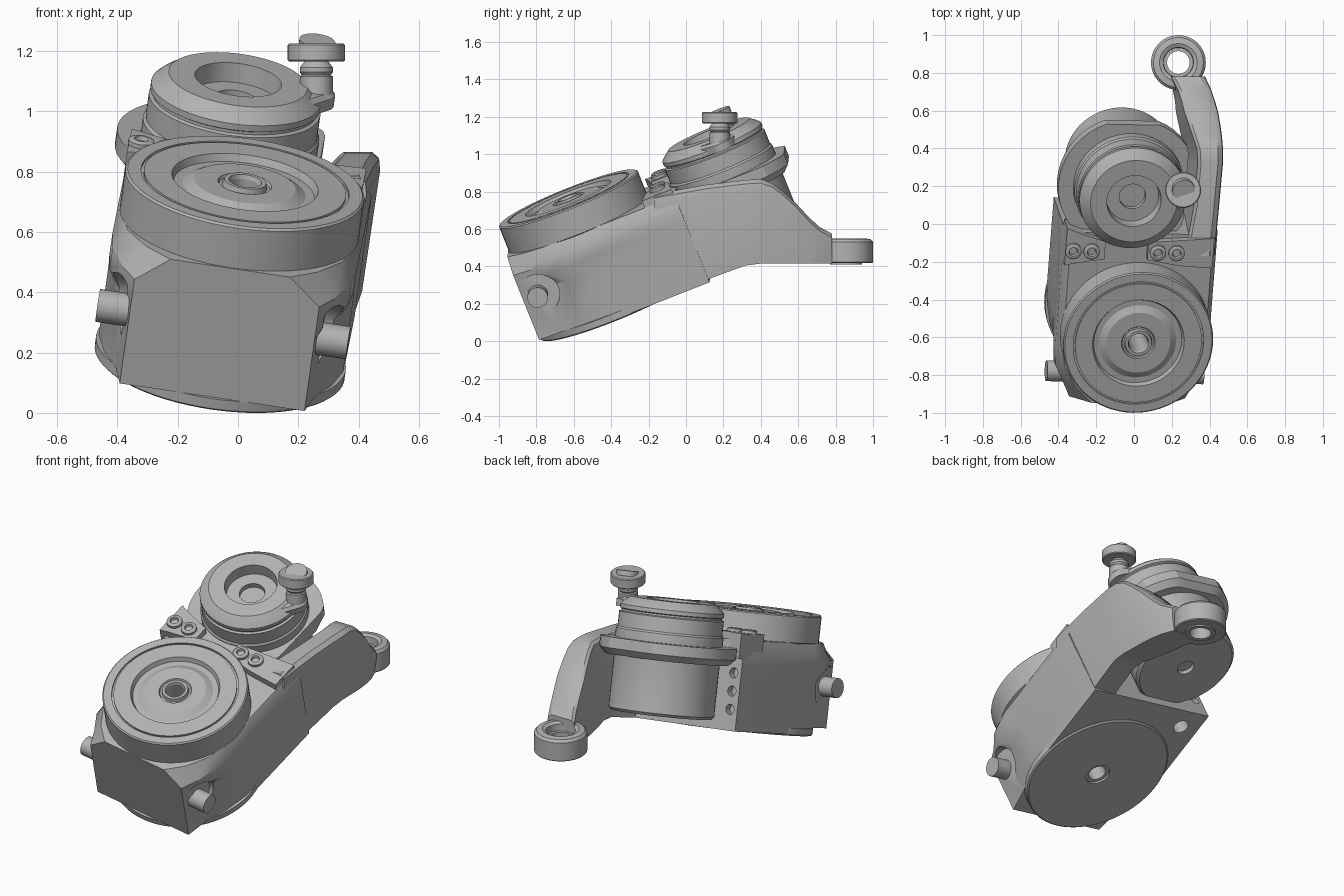
import bpy, bmesh, math
from mathutils import Matrix, Vector

if "Cube" in bpy.data.objects:
    bpy.data.objects.remove(bpy.data.objects["Cube"])

grey = bpy.data.materials.new("machined grey")
grey.use_nodes = True
grey.diffuse_color = (0.45, 0.45, 0.45, 1)
grey.node_tree.nodes["Principled BSDF"].inputs["Base Color"].default_value = grey.diffuse_color

# Tilted frame shared by both drums: origin at the large drum's underside
W = Vector((0.13, -0.37, 0.92)).normalized()
U = Vector((0.989, -0.02, -0.147))
U = (U - W * U.dot(W)).normalized()
V = W.cross(U)
FRAME = Matrix((U, V, W)).transposed().to_4x4()
FRAME.translation = (-0.061, -0.39, 0.167)
WORLD = Matrix()


def finish(bm, name, frame=FRAME):
    bmesh.ops.remove_doubles(bm, verts=bm.verts, dist=0.0001)
    bmesh.ops.recalc_face_normals(bm, faces=bm.faces)
    mesh = bpy.data.meshes.new(name)
    bm.to_mesh(mesh)
    bm.free()
    mesh.materials.append(grey)
    ob = bpy.data.objects.new(name, mesh)
    ob.matrix_world = frame
    bpy.context.collection.objects.link(ob)
    return ob


def activate(ob):
    bpy.ops.object.select_all(action='DESELECT')
    ob.select_set(True)
    bpy.context.view_layer.objects.active = ob


def smooth(ob, angle=18):
    activate(ob)
    bpy.ops.object.shade_smooth_by_angle(angle=math.radians(angle))
    return ob


def lathe(name, profile, centre=(0, 0), frame=FRAME, closed=False, steps=64):
    """Spin (radius, height) points about a vertical axis."""
    bm = bmesh.new()
    vs = [bm.verts.new((r, 0, h)) for r, h in profile]
    for a, b in zip(vs, vs[1:] + vs[:1] if closed else vs[1:]):
        bm.edges.new((a, b))
    bmesh.ops.spin(bm, geom=bm.verts[:] + bm.edges[:], cent=(0, 0, 0), axis=(0, 0, 1),
                   angle=math.tau, steps=steps)
    bmesh.ops.translate(bm, verts=bm.verts, vec=(*centre, 0))
    return smooth(finish(bm, name, frame))


def loft(name, sections, frame=FRAME):
    """Join equal-length closed sections and cap both ends."""
    bm = bmesh.new()
    rings = [[bm.verts.new(p) for p in s] for s in sections]
    for a, b in zip(rings, rings[1:]):
        for i in range(len(a)):
            j = (i + 1) % len(a)
            bm.faces.new((a[i], a[j], b[j], b[i]))
    bm.faces.new(rings[0])
    bm.faces.new(rings[-1])
    return finish(bm, name, frame)


def circle(cu, cv, r, n=48):
    return [(cu + r * math.cos(math.tau * i / n), cv + r * math.sin(math.tau * i / n))
            for i in range(n)]


def prism(name, outline, low, high):
    return loft(name, [[(u, v, h) for u, v in outline] for h in (low, high)])


def rod(name, centre, r, length, axis):
    """Cylinder centred on a point of the tilted frame, along local axis."""
    bm = bmesh.new()
    bmesh.ops.create_cone(bm, cap_ends=True, segments=32, radius1=r, radius2=r, depth=length)
    turn = Vector((0, 0, 1)).rotation_difference(Vector(axis)).to_matrix().to_4x4()
    bmesh.ops.transform(bm, matrix=Matrix.Translation(centre) @ turn, verts=bm.verts)
    return finish(bm, name)


def cut(ob, cutter):
    cutter.hide_render = True
    mod = ob.modifiers.new("cut", 'BOOLEAN')
    mod.operation = 'DIFFERENCE'
    mod.solver = 'EXACT'
    mod.object = cutter
    activate(ob)
    bpy.ops.object.modifier_apply(modifier=mod.name)
    bpy.data.objects.remove(cutter)


# Main housing: rounded below the pegs, overhanging above, sloping shoulder
BACK = 0.565


def housing_section(half, height, rise=0):
    half = half + [(half[-1][0], BACK)]
    outline = half + [(-u, v) for u, v in reversed(half)]
    return [(u, v, height + (rise if v > -0.3 else 0)) for u, v in outline]


waist = [(0.31, -0.405), (0.335, -0.26), (0.38, -0.15), (0.41, 0)]
brow = [(0.31, -0.405), (0.355, -0.31), (0.4, -0.22), (0.41, -0.1)]
crown = [(0.2, -0.405), (0.29, -0.32), (0.36, -0.2), (0.38, -0.1)]
housing = loft("housing", [housing_section(waist, 0.035), housing_section(waist, 0.29),
                           housing_section(brow, 0.36), housing_section(brow, 0.41, 0.03),
                           housing_section(crown, 0.5)])
cut(housing, rod("bore_cutter", (0, 0, 0.3), 0.07, 1, (0, 0, 1)))
for s in (-1, 1):
    cut(housing, rod("pocket_cutter", (s * 0.44, -0.31, 0.27), 0.11, 0.22, (1, 0, 0)))
for h in (0.12, 0.22, 0.32):
    cut(housing, rod("bolt_hole_cutter", (-0.36, BACK, h), 0.028, 0.08, (0, 1, 0)))

# Rear skirt, level with the drum's underside
skirt = prism("rear_skirt", [(-0.41, 0.08), (0.41, 0.08), (0.41, BACK), (-0.41, BACK)], 0.003, 0.05)
for part in (housing, skirt):
    cut(part, rod("base_hole_cutter", (-0.29, 0.45, 0.03), 0.045, 0.12, (0, 0, 1)))
smooth(housing, 32)

# Side pegs
for side, s in (("left", 1), ("right", -1)):
    smooth(rod(side + "_peg", (s * 0.355, -0.32, 0.265), 0.055, 0.13, (1, 0, 0)))

# Large drum with stepped face and through bore
lathe("large_drum", [
    (0.05, 0.005), (0.07, 0.005), (0.07, -0.007), (0.41, -0.007), (0.418, 0.0), (0.418, 0.035),
    (0.38, 0.037), (0.37, 0.49), (0.4, 0.5), (0.4, 0.643), (0.393, 0.65), (0.348, 0.65),
    (0.348, 0.64), (0.338, 0.64), (0.338, 0.65), (0.245, 0.65), (0.235, 0.625), (0.205, 0.625),
    (0.17, 0.645), (0.09, 0.645), (0.085, 0.635), (0.075, 0.635), (0.07, 0.655),
    (0.055, 0.655), (0.05, 0.64)], closed=True)

# Screw tabs with hollow screws
for side, outline in (
        ("right", [(-0.41, 0.6), (-0.41, 0.39), (-0.37, 0.4), (-0.2, 0.43), (-0.2, 0.53),
                   (-0.3, 0.56)]),
        ("left", [(0.03, 0.53), (0.03, 0.43), (0.2, 0.4), (0.38, 0.39), (0.38, 0.56)])):
    prism(side + "_screw_tab", outline, 0.4, 0.54)
for u in (-0.37, -0.272, 0.083, 0.183):
    lathe("screw", [(0.043, 0.53), (0.043, 0.555), (0.033, 0.56), (0.024, 0.56),
                    (0.02, 0.545), (0, 0.545)], (u, 0.475), steps=24)

# Upper drum: can, collar and dished cap
UPPER = (-0.088, 0.82)
lathe("upper_drum", [
    (0, 0.075), (0.045, 0.075), (0.05, 0.055), (0.275, 0.055), (0.29, 0.07), (0.29, 0.38),
    (0.295, 0.4), (0.295, 0.505), (0.287, 0.515), (0.287, 0.595), (0.275, 0.6), (0.275, 0.61),
    (0.285, 0.615), (0.285, 0.637), (0.267, 0.655), (0.232, 0.682), (0.145, 0.682),
    (0.14, 0.615), (0.07, 0.615), (0.07, 0.585), (0, 0.585)], UPPER)

# Flange with a clipped rear and inner side, bevelled below
def flange_ring(r, h, back):
    return [(min(u, 0.22), min(v, UPPER[1] + back), h) for u, v in circle(*UPPER, r)]


smooth(loft("flange", [flange_ring(0.34, 0.36, 0.31), flange_ring(0.375, 0.395, 0.345),
                       flange_ring(0.375, 0.455, 0.345)]))

# Crank link on the cap's rim, and knob with a tilted cap
bm = bmesh.new()
for h, shrink in ((0.615, 0), (0.655, 0), (0.67, 0.015)):
    rim = [p for p in circle(*UPPER, 0.24 - shrink) if p[0] > 0.06]
    for u, v in rim + circle(0.172, 0.875, 0.065 - shrink):
        bm.verts.new((u, v, h))
bmesh.ops.convex_hull(bm, input=bm.verts)
bmesh.ops.delete(bm, geom=[v for v in bm.verts if not v.link_faces], context='VERTS')
smooth(finish(bm, "crank_link"))
lathe("crank_knob", [
    (0, 1.04), (0.055, 1.04), (0.055, 1.115), (0.048, 1.12), (0.055, 1.13), (0.055, 1.145),
    (0.04, 1.165), (0.09, 1.165), (0.095, 1.17), (0.095, 1.22), (0.09, 1.225), (0, 1.225)],
    (0.26, 0.18), WORLD, steps=40)
smooth(rod("knob_cap", (0.152, 0.938, 0.8), 0.06, 0.03, (0, 0, 1)))

# Side arm: y, inner x, outer x, bottom z, top z, leaning with the housing
stations = [(-0.17, 0.27, 0.435, 0.23, 0.785), (0.1, 0.32, 0.46, 0.325, 0.835),
            (0.32, 0.34, 0.48, 0.405, 0.862), (0.4, 0.335, 0.48, 0.415, 0.866),
            (0.46, 0.315, 0.475, 0.415, 0.846), (0.52, 0.295, 0.467, 0.415, 0.8),
            (0.59, 0.27, 0.455, 0.415, 0.735), (0.65, 0.255, 0.438, 0.415, 0.67),
            (0.71, 0.235, 0.418, 0.415, 0.613), (0.78, 0.2, 0.385, 0.415, 0.575)]


def arm_section(y, x0, x1, z0, z1):
    c = 0.03
    pts = [(x0, z0), (x1, z0), (x1, z1 - 2 * c), (x1 - 0.3 * c, z1 - 0.7 * c),
           (x1 - 1.2 * c, z1), (x0 + 0.5 * c, z1), (x0, z1 - 0.5 * c)]
    return [(x + 0.149 * (z - z1), y, z) for x, z in pts]


smooth(loft("side_arm", [arm_section(*s) for s in stations], WORLD), 35)

# Eye at the end of the arm
lathe("arm_eye", [
    (0.06, 0.41), (0.085, 0.41), (0.085, 0.418), (0.14, 0.418), (0.145, 0.423),
    (0.145, 0.53), (0.132, 0.545), (0.1, 0.55), (0.08, 0.54), (0.078, 0.5), (0.06, 0.5)],
    (0.235, 0.855), WORLD, closed=True)
